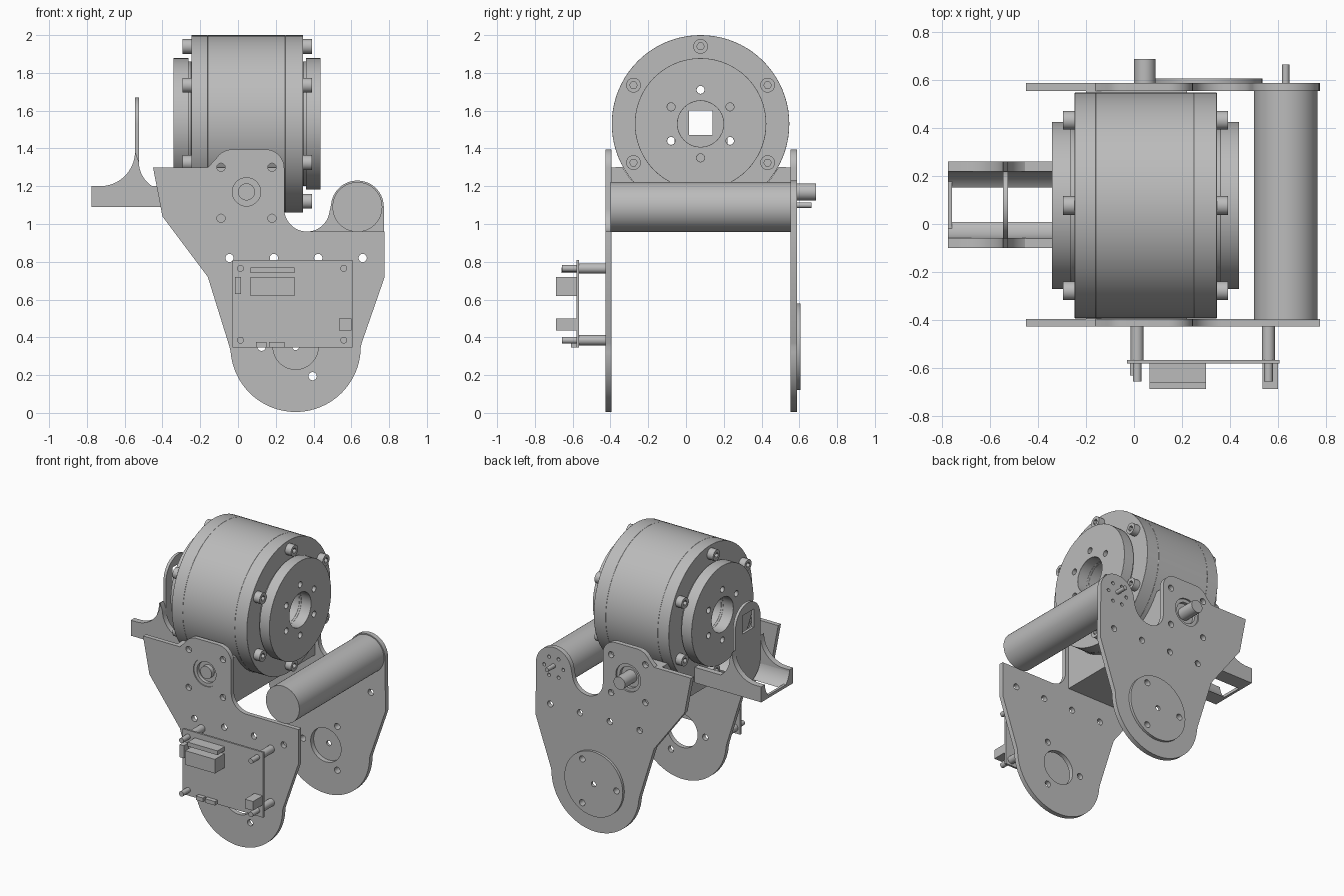
import bpy, bmesh, math
from math import sin, cos, radians, pi

if "Cube" in bpy.data.objects:
    bpy.data.objects.remove(bpy.data.objects["Cube"])

grey = bpy.data.materials.new("light grey metal")
grey.use_nodes = True
GREY = (0.5, 0.5, 0.5, 1)
grey.diffuse_color = GREY
grey.node_tree.nodes["Principled BSDF"].inputs["Base Color"].default_value = GREY


def arc(cx, cy, r, a0, a1, n=16):
    return [(cx + r * cos(radians(a0 + (a1 - a0) * i / n)),
             cy + r * sin(radians(a0 + (a1 - a0) * i / n))) for i in range(n + 1)]


def circle(cx, cy, r, n=32):
    return arc(cx, cy, r, 0, 360, n)[:-1]


def ring(cx, cy, radius, hole, count, start=90, n=16):
    """Small circles spaced evenly round a centre."""
    return [circle(cx + radius * cos(radians(start + 360 * i / count)),
                   cy + radius * sin(radians(start + 360 * i / count)), hole, n)
            for i in range(count)]


def rect(x0, x1, y0, y1):
    return [(x0, y0), (x1, y0), (x1, y1), (x0, y1)]


def slab(name, loops, a, b, axis="y", bevel=0):
    """Extrude an outline with holes from a to b along the x or y axis."""
    curve = bpy.data.curves.new(name, "CURVE")
    curve.dimensions = "2D"
    curve.fill_mode = "BOTH"
    curve.extrude = (b - a) / 2
    for loop in loops:
        spline = curve.splines.new("POLY")
        spline.points.add(len(loop) - 1)
        for point, (u, v) in zip(spline.points, loop):
            point.co = (u, v, 0, 1)
        spline.use_cyclic_u = True
    temp = bpy.data.objects.new(name + "_curve", curve)
    bpy.context.scene.collection.objects.link(temp)
    bpy.context.view_layer.update()
    mesh = bpy.data.meshes.new_from_object(
        temp.evaluated_get(bpy.context.evaluated_depsgraph_get()))
    bpy.data.objects.remove(temp)
    bm = bmesh.new()
    bm.from_mesh(mesh)
    bmesh.ops.remove_doubles(bm, verts=bm.verts, dist=0.0002)
    bmesh.ops.recalc_face_normals(bm, faces=bm.faces)
    bm.to_mesh(mesh)
    bm.free()
    mesh.materials.clear()
    mesh.materials.append(grey)
    mesh.name = name
    obj = bpy.data.objects.new(name, mesh)
    bpy.context.scene.collection.objects.link(obj)
    mid = (a + b) / 2
    if axis == "y":
        obj.rotation_euler = (pi / 2, 0, 0)
        obj.location.y = mid
    else:
        obj.rotation_euler = (pi / 2, 0, pi / 2)
        obj.location.x = mid
    if bevel:
        mod = obj.modifiers.new("edge", "BEVEL")
        mod.width = bevel
        mod.segments = 2
        mod.limit_method = "ANGLE"
        mod.angle_limit = radians(50)
    bpy.ops.object.select_all(action="DESELECT")
    obj.select_set(True)
    bpy.context.view_layer.objects.active = obj
    bpy.ops.object.shade_smooth_by_angle(angle=radians(35))
    return obj


# Side plates: shared outline, the back one carries a roller lobe
PX, PZ = 0.305, 0.35       # lower pivot
SX, SZ = 0.045, 1.17       # upper shaft
RX, RZ = 0.632, 1.09       # roller
MY, MZ = 0.077, 1.53       # motor axis
left_side = [(-0.045, PZ), (-0.16, 0.72), (-0.40, 1.04), (-0.45, 1.30), (-0.16, 1.30)]
tab = arc(-0.03, 1.295, 0.1, 150, 90, 6) + arc(0.145, 1.295, 0.1, 90, 0, 10)
bottom = [(0.775, 0.715), (0.655, 0.37)] + arc(PX, PZ, 0.345, 0, -180, 40)[:-1]
front_outline = left_side + tab + arc(0.365, 1.08, 0.12, 180, 270) + [(0.775, 0.96)] + bottom
back_outline = (left_side + tab + arc(0.365, 1.08, 0.12, 180, 350, 24)
                + arc(RX, RZ, 0.14, 175, 0, 24) + bottom)
holes = [circle(PX, PZ, 0.12), circle(SX, SZ, 0.098)]
holes += [circle(x, z, 0.022, 16) for x in (-0.09, 0.18) for z in (1.03, 1.30)]
holes += [circle(-0.045 + 0.235 * i, 0.82, 0.022, 16) for i in range(4)]
holes += ring(PX, PZ, 0.18, 0.022, 3, 60)
slab("front_plate", [front_outline] + holes, -0.427, -0.395)
slab("back_plate", [back_outline] + holes + ring(RX, RZ, 0.075, 0.012, 6, 0), 0.553, 0.587)
slab("pivot_cover", [circle(PX, PZ, 0.23, 48), circle(PX, PZ, 0.018, 16)]
     + ring(PX, PZ, 0.18, 0.022, 3, 60), 0.587, 0.605)

# Upper bearings and shaft
for name, a, b in (("front_bearing", -0.42, -0.385), ("back_bearing", 0.545, 0.575)):
    slab(name, [circle(SX, SZ, 0.098), circle(SX, SZ, 0.075)], a, b)
slab("front_shaft", [circle(SX, SZ, 0.045)], -0.425, -0.33)
slab("back_shaft", [circle(SX, SZ, 0.045)], 0.50, 0.687)

# Roller between the plates
slab("roller", [circle(RX, RZ, 0.132, 48)], -0.40, 0.553)
slab("roller_spindle", [circle(RX, RZ + 0.01, 0.015, 16)], 0.553, 0.665)

# Motor drum, stacked from bored discs along x
bore = [circle(MY, MZ, 0.122)] + ring(MY, MZ, 0.18, 0.021, 3)
blind = ring(MY, MZ, 0.18, 0.021, 3, 30)
for name, r, a, b in (("motor_body", 0.47, -0.16, 0.25),
                      ("motor_flange_left", 0.47, 0.25, 0.345),
                      ("motor_flange_right", 0.47, -0.247, -0.16),
                      ("motor_neck_left", 0.33, 0.345, 0.36),
                      ("motor_neck_right", 0.33, -0.262, -0.247),
                      ("motor_cap_left", 0.348, 0.36, 0.437),
                      ("motor_cap_right", 0.348, -0.342, -0.262)):
    loops = [circle(MY, MZ, r, 80)] + bore
    if "cap" in name:
        loops += blind
    slab(name, loops, a, b, "x", 0.006)

# Socket-head screws round both flanges
for i in range(6):
    t = radians(90 + 60 * i)
    y, z = MY + 0.41 * cos(t), MZ + 0.41 * sin(t)
    for side, a, b in (("left", 0.345, 0.392), ("right", -0.295, -0.247)):
        slab(f"flange_screw_{side}_{i}", [circle(y, z, 0.039, 24), circle(y, z, 0.02, 6)],
             a, b, "x")

# Cradle block under the motor
cradle = ([(-0.395, 0.97), (0.553, 0.97), (0.553, 1.30)]
          + arc(MY, MZ, 0.472, -29, -151, 32) + [(-0.395, 1.30)])
slab("motor_cradle", [cradle], -0.20, 0.22, "x")

# Hook bracket: upright tongue, flared ribs and an open trough
HY = 0.08
tongue = arc(HY, MZ, 0.14, 0, 180, 24) + arc(HY, 1.23, 0.14, 180, 360, 24)
slab("bracket_tongue", [tongue, rect(0.015, 0.14, 1.47, 1.60)], -0.545, -0.525, "x")
rib = ([(-0.775, 1.09), (-0.775, 1.20)] + arc(-0.73, 1.385, 0.185, -90, 0)
       + arc(-0.37, 1.33, 0.155, 180, 270) + [(-0.25, 1.175), (-0.25, 1.09)])
wedge = [(-0.18, 1.09), (-0.18, 1.20)] + arc(0, 1.21, 0.14, 184, 239, 12)
for side, s in (("front", 1), ("back", -1)):
    y0, y1 = sorted((HY - 0.18 * s, HY - 0.138 * s))
    slab(f"bracket_{side}_rib", [rib], y0, y1)
    slab(f"bracket_{side}_trough", [[(HY + s * u, v) for u, v in wedge]], -0.775, -0.25, "x")
slab("bracket_lip", [rect(-0.775, -0.757, 1.09, 1.11)], HY - 0.16, HY + 0.16)

# Circuit board on four standoffs
posts = [(x, z) for x in (0.013, 0.56) for z in (0.385, 0.765)]
slab("circuit_board", [rect(-0.03, 0.605, 0.345, 0.81)], -0.58, -0.566)
for i, (x, z) in enumerate(posts):
    slab(f"standoff_{i}", [circle(x, z, 0.027, 24)], -0.566, -0.42)
    slab(f"board_screw_{i}", [circle(x, z, 0.018, 20)], -0.657, -0.58)

# Board components
for name, x0, x1, z0, z1, front in (
        ("main_connector", 0.065, 0.30, 0.62, 0.72, -0.688),
        ("pin_strip", 0.065, 0.30, 0.74, 0.77, -0.66),
        ("side_header", -0.017, 0.015, 0.63, 0.72, -0.632),
        ("power_socket", 0.535, 0.60, 0.435, 0.50, -0.688),
        ("button", 0.095, 0.152, 0.347, 0.375, -0.61),
        ("small_port", 0.165, 0.245, 0.347, 0.375, -0.61)):
    slab(name, [rect(x0, x1, z0, z1)], front, -0.58)
